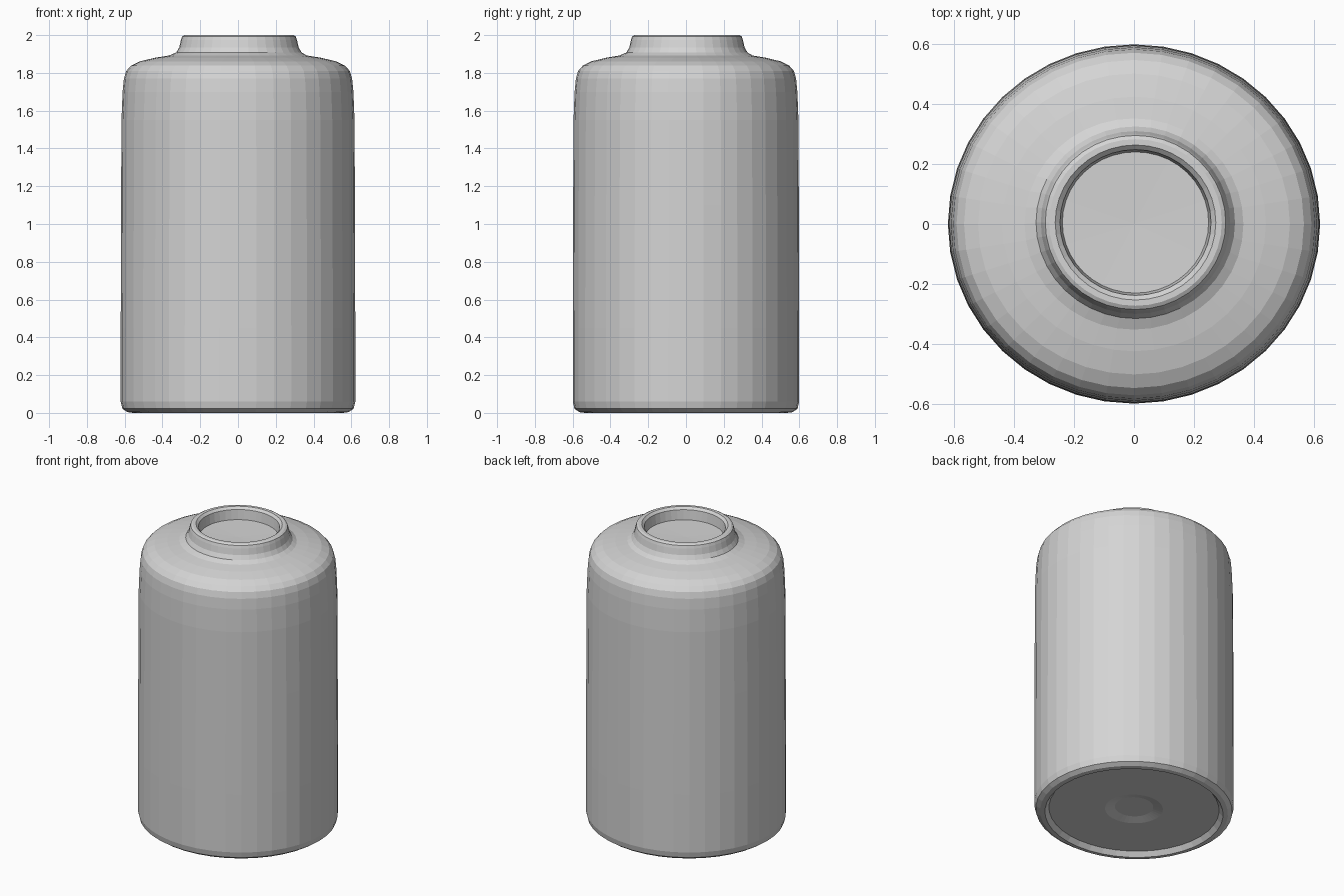
import bpy, bmesh, math

if "Cube" in bpy.data.objects:
    bpy.data.objects.remove(bpy.data.objects["Cube"])

grey = bpy.data.materials.new("light grey")
grey.diffuse_color = (0.66, 0.66, 0.66, 1.0)
grey.use_nodes = True
grey.node_tree.nodes["Principled BSDF"].inputs["Base Color"].default_value = grey.diffuse_color

SIDES = 40
Y_SCALE = 0.965   # the jar is slightly oval


def lathe(name, profile):
    """Closed turned shape from (radius, height, x offset) points, bottom to top."""
    bm = bmesh.new()
    rings = []
    for r, z, ox in profile:
        if r == 0:
            rings.append([bm.verts.new((ox, 0, z))] * SIDES)
            continue
        rings.append([bm.verts.new((ox + r * math.cos(2 * math.pi * i / SIDES),
                                    ox + r * Y_SCALE * math.sin(2 * math.pi * i / SIDES), z))
                      for i in range(SIDES)])
    for a, b in zip(rings, rings[1:]):
        for i in range(SIDES):
            j = (i + 1) % SIDES
            quad = list(dict.fromkeys((a[i], a[j], b[j], b[i])))
            bm.faces.new(quad)
    bmesh.ops.recalc_face_normals(bm, faces=bm.faces)
    mesh = bpy.data.meshes.new(name)
    bm.to_mesh(mesh)
    bm.free()
    obj = bpy.data.objects.new(name, mesh)
    mesh.materials.append(grey)
    bpy.context.collection.objects.link(obj)
    return obj


# One continuous shell: recessed base, body, shoulder, neck, rim, shallow mouth
N = 0.005  # small offset of the neck
jar = lathe("jar", [
    (0.0, 0.045, 0), (0.12, 0.045, 0), (0.18, 0.03, 0), (0.53, 0.03, 0),    # base recess
    (0.555, 0.0, 0), (0.585, 0.004, 0), (0.612, 0.022, 0), (0.621, 0.06, 0),  # foot
    (0.621, 0.45, 0), (0.619, 1.1, 0), (0.617, 1.55, 0),                     # body
    (0.611, 1.70, 0), (0.604, 1.77, 0), (0.592, 1.81, 0), (0.567, 1.838, 0),
    (0.52, 1.861, 0), (0.44, 1.880, 0), (0.365, 1.892, 0),                   # shoulder
    (0.332, 1.908, N), (0.316, 1.935, N), (0.307, 1.975, N),                 # neck
    (0.301, 1.993, N), (0.288, 2.0, N), (0.268, 2.0, N),                     # rim
    (0.252, 1.985, N), (0.244, 1.92, N), (0.0, 1.915, 0),                    # mouth
])

# Flat facets, but soften the shoulder curve and foot
for p in jar.data.polygons:
    p.use_smooth = False
